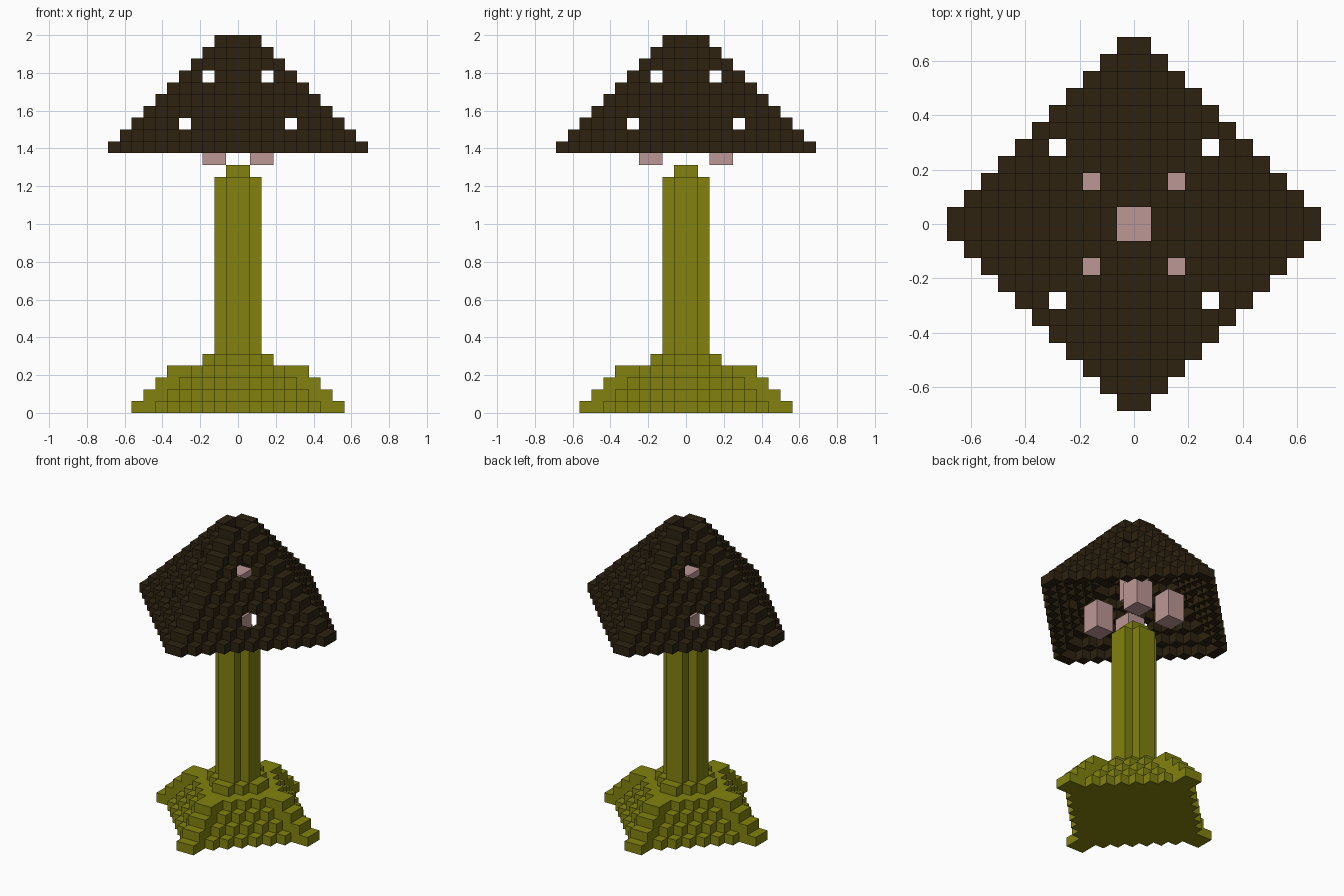
import bpy
import bmesh
from mathutils import Vector

cube = bpy.data.objects.get("Cube")
if cube:
    bpy.data.objects.remove(cube, do_unlink=True)

U = 1 / 16  # edge length of one block


def make_material(name, rgb):
    linear = [((c / 255 + 0.055) / 1.055) ** 2.4 if c > 10 else c / 255 / 12.92 for c in rgb]
    mat = bpy.data.materials.new(name)
    mat.use_nodes = True
    mat.diffuse_color = (*linear, 1)
    mat.node_tree.nodes["Principled BSDF"].inputs["Base Color"].default_value = (*linear, 1)
    return mat


DARK_BROWN = make_material("dark brown", (45, 34, 16))
OLIVE = make_material("olive green", (130, 130, 14))
PINK = make_material("dusty pink", (188, 151, 149))


def block_object(name, cells, mat, merge=False):
    """Mesh of the exposed faces of a set of unit blocks."""
    bm = bmesh.new()
    for cell in cells:
        centre = Vector(cell) + Vector((0.5, 0.5, 0.5))
        for axis in range(3):
            for sign in (-1, 1):
                n = Vector((0, 0, 0))
                n[axis] = sign
                if tuple(int(a + b) for a, b in zip(cell, n)) in cells:
                    continue
                u = Vector((0, 0, 0))
                u[(axis + 1) % 3] = 0.5
                v = n.cross(u)
                mid = centre + n * 0.5
                bm.faces.new([bm.verts.new((mid + a * u + b * v) * U)
                              for a, b in ((-1, -1), (1, -1), (1, 1), (-1, 1))])
    if merge:  # join coplanar squares into larger faces
        bmesh.ops.remove_doubles(bm, verts=bm.verts, dist=1e-4)
        bmesh.ops.dissolve_limit(bm, angle_limit=0.01, verts=bm.verts, edges=bm.edges)
    mesh = bpy.data.meshes.new(name)
    bm.to_mesh(mesh)
    bm.free()
    mesh.materials.append(mat)
    obj = bpy.data.objects.new(name, mesh)
    bpy.context.collection.objects.link(obj)
    return obj


def layer(z, inside):
    """Blocks of one layer, mirrored over x and y; inside tests the quadrant indices."""
    return {(x, y, z)
            for i in range(12) for j in range(12) if inside(i, j)
            for x in (i, -1 - i) for y in (j, -1 - j)}


# Stepped root mound with a ridge along each axis
mound = set()
for k in range(4):
    mound |= layer(k, lambda i, j: i + j <= 7 - k or (i + j == 8 - k and i * j == 0))
mound |= layer(4, lambda i, j: i + j <= 2)
block_object("root_mound", mound, OLIVE)

# Plus-shaped stem with a smaller tip
stem = set()
for z in range(5, 20):
    stem |= layer(z, lambda i, j: i + j <= 1)
stem |= layer(20, lambda i, j: i + j == 0)
block_object("stem", stem, OLIVE, merge=True)

# Hollow stepped cap: one diamond ring per layer, with round-the-side openings
cap = set()
openings = ((2, 2), (4, 4))
for k in range(10):
    cap |= layer(22 + k, lambda i, j: i + j == 10 - k and (i, j) not in openings)
block_object("cap", cap, DARK_BROWN)


# Pink blocks hanging inside the cap
def hanging_block(name, x, y, z):
    bm = bmesh.new()
    bmesh.ops.create_cube(bm, size=1)
    bmesh.ops.scale(bm, vec=(2 * U, 2 * U, 3 * U), verts=bm.verts)
    mesh = bpy.data.meshes.new(name)
    bm.to_mesh(mesh)
    bm.free()
    mesh.materials.append(PINK)
    obj = bpy.data.objects.new(name, mesh)
    obj.location = (x * U, y * U, z * U)
    bpy.context.collection.objects.link(obj)


hanging_block("centre_block", 0, 0, 25.5)
for sx, side in ((1, "left"), (-1, "right")):
    for sy, end in ((-1, "front"), (1, "back")):
        hanging_block(f"{end}_{side}_block", 2 * sx, 3 * sy, 22.5)
